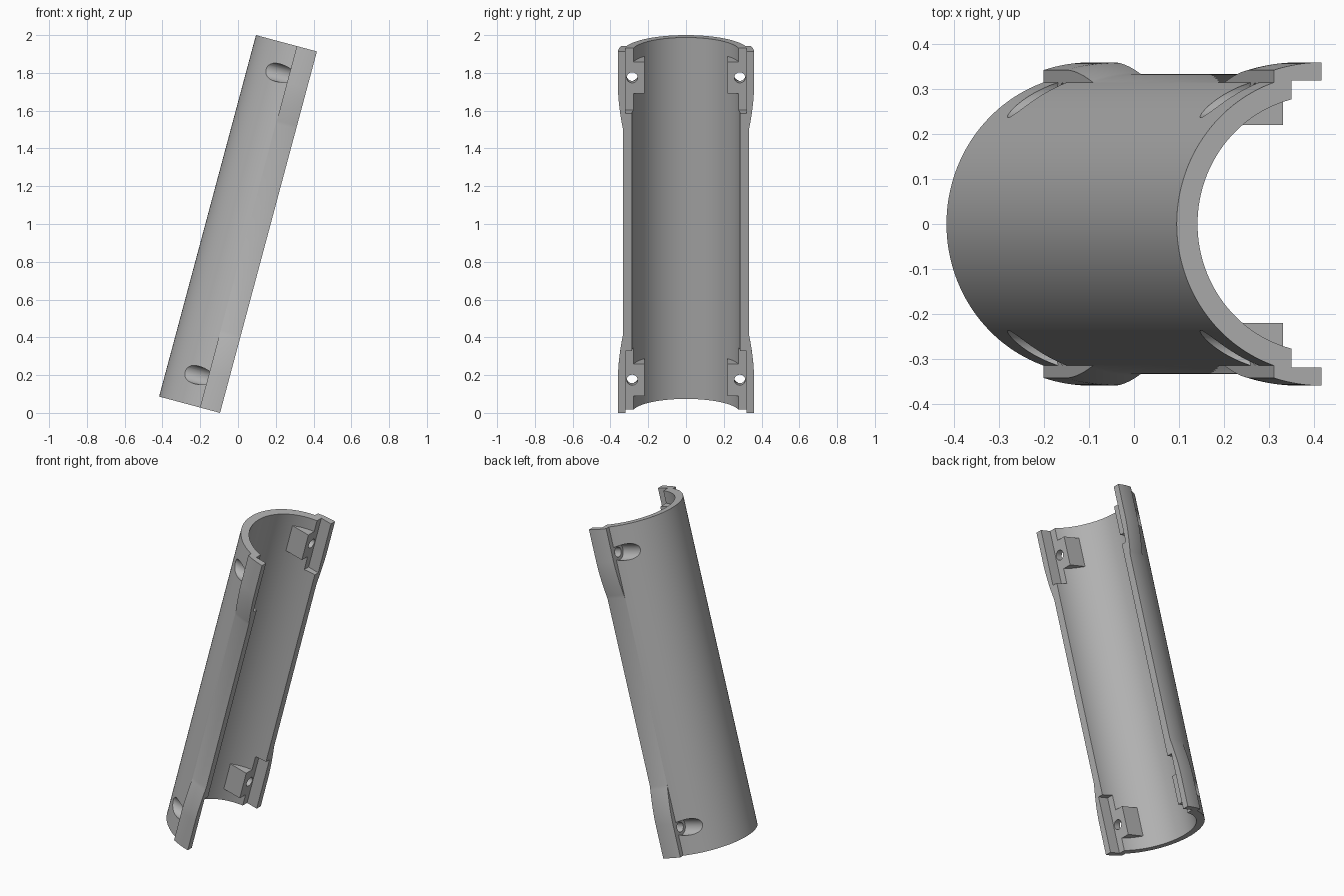
import bpy, bmesh
from math import sin, cos, asin, pi, radians

cube = bpy.data.objects.get("Cube")
if cube:
    bpy.data.objects.remove(cube)

LENGTH, R_OUT, R_IN = 1.981, 0.334, 0.286
LAP = -0.069          # depth of the recessed rim
FLANGE = -0.11        # depth where the thick flange begins
HOLE_Y, HOLE_D = 0.285, 0.162

grey = bpy.data.materials.new("plain grey")
grey.use_nodes = True
colour = (0.45, 0.45, 0.45, 1)
grey.diffuse_color = colour
grey.node_tree.nodes["Principled BSDF"].inputs["Base Color"].default_value = colour


def loft(bm, sections):
    """Closed solid through matching rings of points."""
    rings = [[bm.verts.new(p) for p in s] for s in sections]
    n = len(rings[0])
    for a, b in zip(rings, rings[1:]):
        for i in range(n):
            j = (i + 1) % n
            bm.faces.new((a[i], a[j], b[j], b[i]))
    bm.faces.new(rings[0])
    bm.faces.new(rings[-1])


def make(name, build, corners=True):
    """Build a solid once, or once at each of the four corners."""
    bm = bmesh.new()
    for side in (1, -1) if corners else (1,):
        for top in (False, True) if corners else (False,):
            def place(x, y, d):
                return (x, y * side, LENGTH - d if top else d)
            build(bm, place)
    bmesh.ops.recalc_face_normals(bm, faces=bm.faces)
    mesh = bpy.data.meshes.new(name)
    bm.to_mesh(mesh)
    bm.free()
    mesh.materials.append(grey)
    obj = bpy.data.objects.new(name, mesh)
    bpy.context.collection.objects.link(obj)
    return obj


# Half-round shell
def shell(bm, place):
    arc = [pi / 2 + pi * i / 72 for i in range(73)]
    profile = [(R_OUT * cos(a), R_OUT * sin(a)) for a in arc]
    profile += [(R_IN * cos(a), R_IN * sin(a)) for a in reversed(arc)]
    loft(bm, [[place(x, y, d) for x, y in profile] for d in (0, LENGTH)])


# Thickened flange that tapers into the shell
def flange(bm, place):
    sections = []
    steps = [(0, 0.36)]
    for i in range(11):
        t = i / 10
        steps.append((0.2 + 0.23 * t, 0.36 - 0.027 * t ** 1.7))
    for d, r in steps:
        end = asin(-FLANGE / r)
        ring = [(-r * sin(end * k / 8), r * cos(end * k / 8)) for k in range(9)]
        ring += [(FLANGE, 0.3), (0, 0.3)]
        sections.append([place(x, y, d) for x, y in ring])
    loft(bm, sections)


# Inner screw block, buried into the wall
def block(bm, place):
    outline = [(LAP, 0.22), (LAP, 0.30), (-0.12, 0.29), (-0.2, 0.23), (-0.2, 0.22)]
    loft(bm, [[place(x, y, HOLE_D + e) for x, y in outline] for e in (-0.087, 0.087)])


# Recess along the rim
def recess(bm, place):
    outline = [(LAP, 0.2), (0.05, 0.2), (0.05, 0.32), (LAP, 0.32)]
    loft(bm, [[place(x, y, d) for x, y in outline] for d in (-0.05, 0.34)])


def drill(radius, start, stop):
    def build(bm, place):
        turn = [2 * pi * i / 32 for i in range(32)]
        loft(bm, [[place(x, HOLE_Y + radius * cos(a), HOLE_D + radius * sin(a))
                   for a in turn] for x in (start, stop)])
    return build


body = make("half_tube_shell", shell, corners=False)
operations = [
    (make("flanges", flange), 'UNION'),
    (make("rim_recesses", recess), 'DIFFERENCE'),
    (make("screw_blocks", block), 'UNION'),
    (make("counterbores", drill(0.048, -0.5, FLANGE)), 'DIFFERENCE'),
    (make("screw_holes", drill(0.029, -0.4, 0.05)), 'DIFFERENCE'),
]

bpy.ops.object.select_all(action='DESELECT')
bpy.context.view_layer.objects.active = body
body.select_set(True)
for tool, operation in operations:
    mod = body.modifiers.new(tool.name, 'BOOLEAN')
    mod.object = tool
    mod.operation = operation
    mod.solver = 'EXACT'
    bpy.ops.object.modifier_apply(modifier=mod.name)
    bpy.data.objects.remove(tool)

bpy.ops.object.shade_smooth_by_angle(angle=radians(25))

# Lean the finished shell
body.rotation_euler = (0, radians(15), 0)
body.location = (-0.095, 0, 0)
